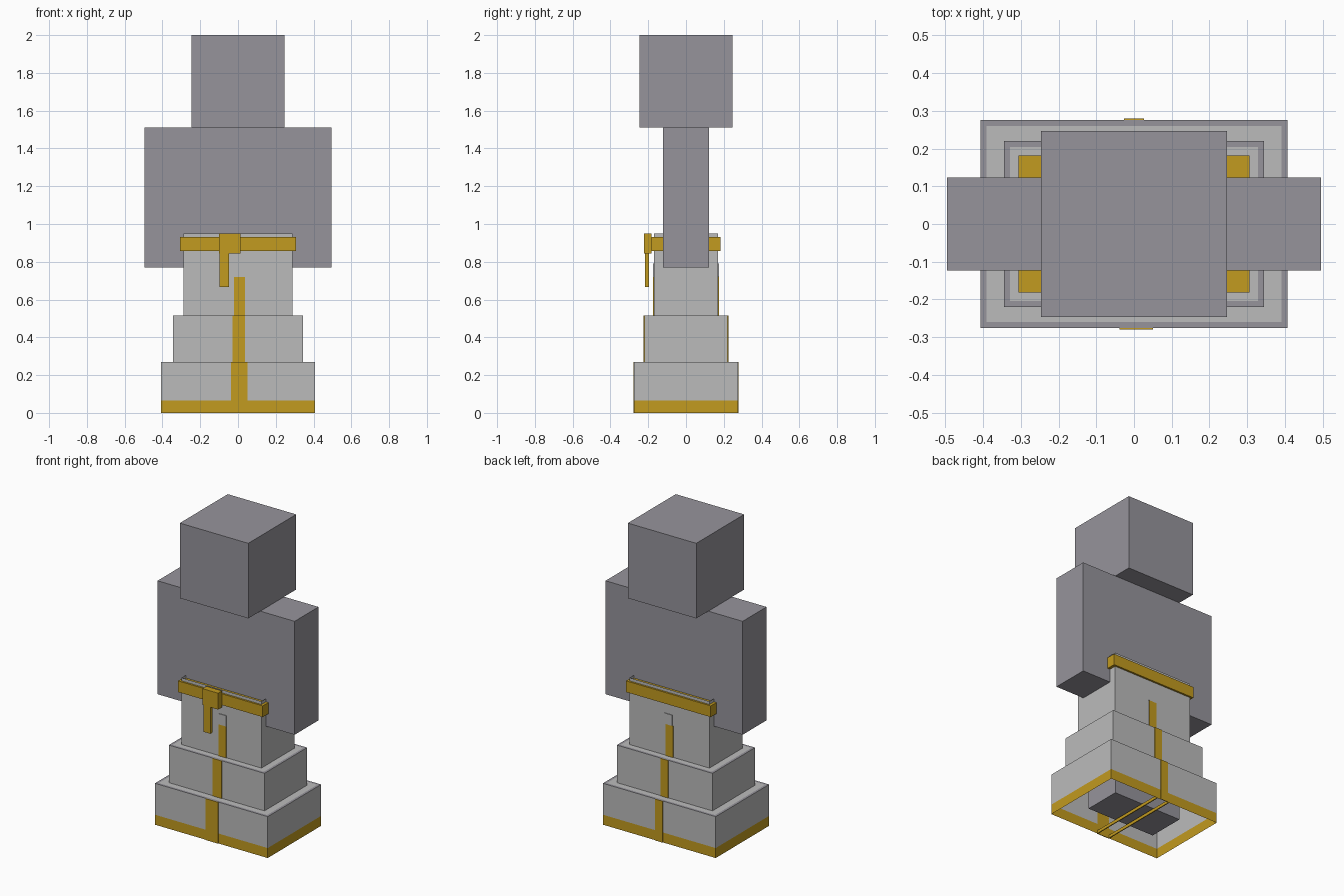
import bpy, bmesh

if "Cube" in bpy.data.objects:
    bpy.data.objects.remove(bpy.data.objects["Cube"])


def material(name, rgb):
    m = bpy.data.materials.new(name)
    m.diffuse_color = (*rgb, 1.0)
    m.use_nodes = True
    m.node_tree.nodes["Principled BSDF"].inputs["Base Color"].default_value = m.diffuse_color
    return m


STONE = material("stone_grey", (0.305, 0.296, 0.33))
CLOTH = material("light_cloth", (0.50, 0.50, 0.50))
GOLD = material("gold_trim", (0.54, 0.325, 0.014))


def finish(name, bm, mats):
    me = bpy.data.meshes.new(name)
    bm.to_mesh(me)
    bm.free()
    for m in mats:
        me.materials.append(m)
    ob = bpy.data.objects.new(name, me)
    bpy.context.collection.objects.link(ob)
    return ob


def box(name, x, y, z, mat):
    """Box from (min, max) ranges on each axis."""
    bm = bmesh.new()
    bmesh.ops.create_cube(bm, size=1)
    for v in bm.verts:
        for i, (lo, hi) in enumerate((x, y, z)):
            v.co[i] = lo if v.co[i] < 0 else hi
    return finish(name, bm, [mat])


def shell(name, rings, mats, cap=None):
    """Open-bottomed rectangular shell; rings are (half x, half y, z, material above)."""
    bm = bmesh.new()
    loops = [[bm.verts.new((sx * hx, sy * hy, z))
              for sx, sy in ((-1, -1), (1, -1), (1, 1), (-1, 1))]
             for hx, hy, z, _ in rings]
    for k in range(len(loops) - 1):
        a, b = loops[k], loops[k + 1]
        for i in range(4):
            j = (i + 1) % 4
            f = bm.faces.new((a[i], a[j], b[j], b[i]))
            f.material_index = rings[k][3]
    if cap is not None:
        bm.faces.new(loops[-1]).material_index = cap
    return finish(name, bm, mats)


# Figure: head, torso, arms and legs
box("head", (-.247, .247), (-.247, .247), (1.51, 2.0), STONE)
box("torso", (-.247, .247), (-.123, .123), (.77, 1.51), STONE)
for side, s in (("left", 1), ("right", -1)):
    box(side + "_arm", sorted((s * .247, s * .495)), (-.123, .123), (.77, 1.51), STONE)
    box(side + "_leg", sorted((0, s * .247)), (-.123, .123), (.03, .77), STONE)

# Three-tier robe: gold hem at the bottom, grey rim around each step
MATS = [CLOTH, GOLD, STONE]
RIM = .016
shell("lower_robe_tier", [(.407, .275, 0, 1), (.407, .275, .065, 0),
                          (.407, .275, .27, 2), (.407 - RIM, .275 - RIM, .27, 0)], MATS, 0)
shell("middle_robe_tier", [(.345, .220, .27, 0), (.345, .220, .515, 2),
                           (.345 - RIM, .220 - RIM, .515, 0)], MATS, 0)
shell("upper_robe_tier", [(.288, .170, .515, 0), (.288, .170, .95, 0)], MATS)

# Vertical gold stripes on front and back of each tier
for tier, hy, z0, z1, x0, x1 in (("lower", .275, 0, .27, -.038, .05),
                                 ("middle", .220, .27, .515, -.028, .038),
                                 ("upper", .170, .515, .72, -.02, .036)):
    box(tier + "_front_stripe", (x0, x1), (-hy - .004, -hy), (z0, z1), GOLD)
    box(tier + "_back_stripe", (-.027, .027), (hy, hy + .004), (z0, z1), GOLD)
for face, s in (("front", -1), ("back", 1)):
    box(face + "_stripe_backing", (-.02, .036), sorted((s * .170, s * .174)),
        (.72, .79), CLOTH)

# Thin gold braces across the open hem
for name, x in (("right_hem_brace", -.038), ("left_hem_brace", .05)):
    box(name, (x - .003, x + .003), (-.274, .274), (0, .02), GOLD)

# Belt with off-centre buckle and hanging tail
box("belt", (-.306, .306), (-.182, .182), (.857, .93), GOLD)
box("belt_buckle", (-.1, .012), (-.223, -.182), (.843, .95), GOLD)
box("belt_tail", (-.097, -.047), (-.217, -.195), (.667, .843), GOLD)
